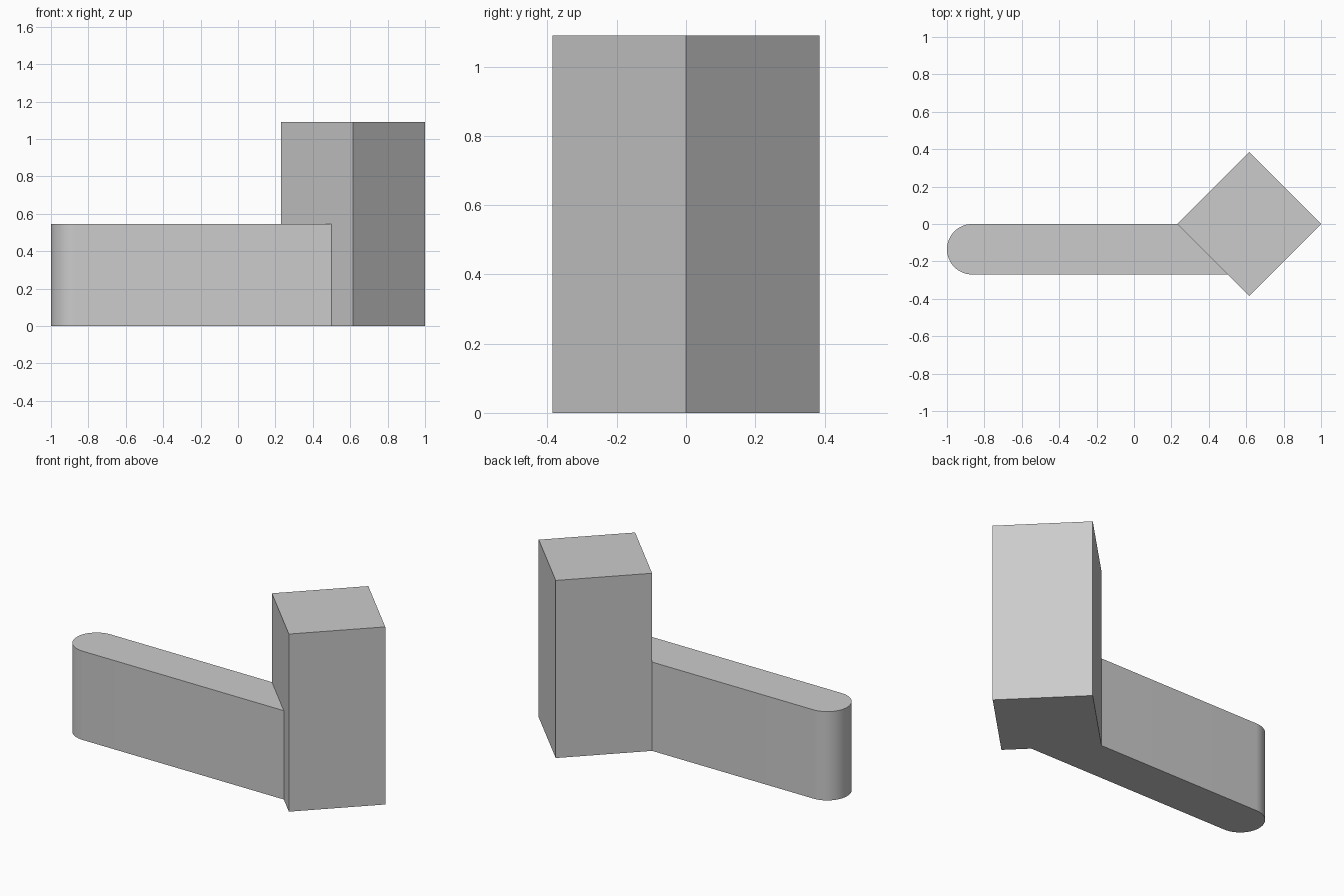
import bpy
import bmesh
from math import cos, sin, pi, radians

cube = bpy.data.objects.get("Cube")
if cube:
    bpy.data.objects.remove(cube, do_unlink=True)

grey = bpy.data.materials.new("light grey")
grey.use_nodes = True
colour = (0.6, 0.6, 0.6, 1)
grey.diffuse_color = colour
grey.node_tree.nodes["Principled BSDF"].inputs["Base Color"].default_value = colour


def prism(name, outline, height):
    """Extrude a counter-clockwise ground outline upwards into a closed solid."""
    bm = bmesh.new()
    base = bm.faces.new([bm.verts.new((x, y, 0)) for x, y in outline])
    top = bmesh.ops.extrude_face_region(bm, geom=[base], use_keep_orig=True)["geom"]
    bmesh.ops.translate(bm, vec=(0, 0, height),
                        verts=[v for v in top if isinstance(v, bmesh.types.BMVert)])
    bmesh.ops.recalc_face_normals(bm, faces=bm.faces)
    mesh = bpy.data.meshes.new(name)
    bm.to_mesh(mesh)
    bm.free()
    mesh.materials.append(grey)
    obj = bpy.data.objects.new(name, mesh)
    bpy.context.collection.objects.link(obj)
    return obj


# Square pillar turned to a diamond
half = 0.385
centre_x = 1 - half
prism("pillar", [(centre_x + half * cos(i * pi / 2), half * sin(i * pi / 2))
                 for i in range(4)], 1.09)

# Low wall: rounded free end, other end mitred flush against the pillar
radius = 0.135
pillar_corner = centre_x - half
steps = 32
round_end = [(-1 + radius - radius * sin(pi * i / steps),
              -radius + radius * cos(pi * i / steps)) for i in range(steps + 1)]
mitre = [(pillar_corner + 2 * radius, -2 * radius), (pillar_corner, 0)]
wall = prism("low_wall", round_end + mitre, 0.545)

# Smooth the rounded end only
bpy.ops.object.select_all(action="DESELECT")
wall.select_set(True)
bpy.context.view_layer.objects.active = wall
bpy.ops.object.shade_smooth_by_angle(angle=radians(30))
